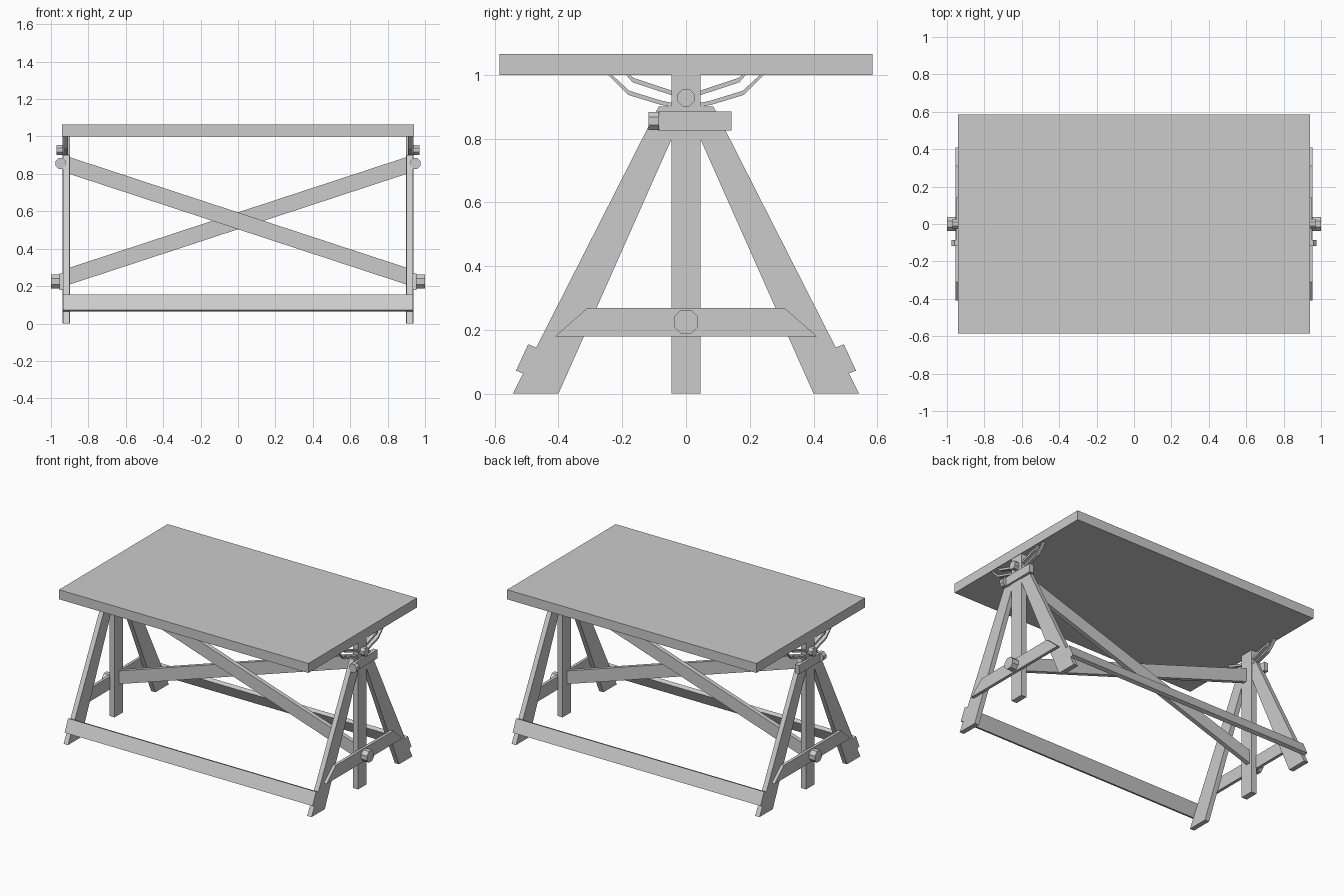
import bpy, bmesh, math

if "Cube" in bpy.data.objects:
    bpy.data.objects.remove(bpy.data.objects["Cube"])


def prism(name, pts, axis, a, b, mirror=""):
    """Extrude a 2D profile from a to b along x (profile y,z) or y (profile x,z)."""
    bm = bmesh.new()
    place = (lambda p, t: (t, p[0], p[1])) if axis == "x" else (lambda p, t: (p[0], t, p[1]))
    lo = [bm.verts.new(place(p, a)) for p in pts]
    hi = [bm.verts.new(place(p, b)) for p in pts]
    n = len(pts)
    bm.faces.new(lo)
    bm.faces.new(hi[::-1])
    for i in range(n):
        j = (i + 1) % n
        bm.faces.new((lo[i], hi[i], hi[j], lo[j]))
    bmesh.ops.recalc_face_normals(bm, faces=bm.faces)
    me = bpy.data.meshes.new(name)
    bm.to_mesh(me)
    bm.free()
    ob = bpy.data.objects.new(name, me)
    bpy.context.collection.objects.link(ob)
    if mirror:
        mod = ob.modifiers.new("Mirror", "MIRROR")
        mod.use_axis = ("x" in mirror, "y" in mirror, False)
        mod.use_mirror_merge = False
    return ob


def rect(u0, u1, v0, v1):
    return [(u0, v0), (u1, v0), (u1, v1), (u0, v1)]


def octagon(u, v, r):
    return [(u + r * math.cos(math.radians(22.5 + 45 * i)),
             v + r * math.sin(math.radians(22.5 + 45 * i))) for i in range(8)]


def strap(name, path, t):
    """Thin bent metal strap: a half path mirrored about y = 0, thickened upwards."""
    full = path + [(-y, z) for y, z in reversed(path)]
    inner = [(y * (1 - t / 0.25) if z >= 1 else y * 0.98, z if z >= 1 else z + t)
             for y, z in full]
    prism(name, full + inner[::-1], "x", 0.908, 0.932, "x")


# Table top
prism("table_top", rect(-0.94, 0.94, 1.0, 1.065), "y", -0.585, 0.585)

# End frames: post, splayed tapered legs, lower brace, upper clamp
prism("centre_post", rect(-0.046, 0.046, 0, 1.0), "x", 0.898, 0.938, "x")
prism("splayed_leg", [(0.40, 0), (0.543, 0), (0.086, 0.9), (0.0, 0.9)],
      "x", 0.902, 0.935, "xy")
prism("lower_brace", [(-0.41, 0.18), (0.41, 0.18), (0.31, 0.268), (-0.31, 0.268)],
      "x", 0.935, 0.955, "x")
prism("upper_clamp", rect(-0.088, 0.142, 0.825, 0.884), "x", 0.92, 0.951, "x")

# Bolts
prism("lower_bolt", octagon(0, 0.225, 0.041), "x", 0.95, 1.0, "x")
prism("pivot_bolt", octagon(0, 0.928, 0.029), "x", 0.935, 0.97, "x")
prism("clamp_bolt", octagon(0.947, 0.855, 0.031), "y", -0.118, -0.085, "x")

# Curved straps under the top
strap("outer_strap", [(0.245, 1.0), (0.182, 0.937), (0.08, 0.906), (0.04, 0.898)], 0.013)
strap("inner_strap", [(0.188, 1.0), (0.167, 0.976), (0.045, 0.936)], 0.014)

# Long stretchers lying on the outer faces of the legs
prism("long_stretcher", [(0.509, 0.063), (0.533, 0.072), (0.495, 0.155), (0.468, 0.144)],
      "x", -0.935, 0.935, "y")

# Crossed braces between the posts
for name, s, y0 in (("cross_brace_front", 1, -0.03), ("cross_brace_back", -1, 0.0)):
    prism(name, [(-0.902 * s, 0.80), (-0.902 * s, 0.89), (0.902 * s, 0.298), (0.902 * s, 0.208)],
          "y", y0, y0 + 0.03)
